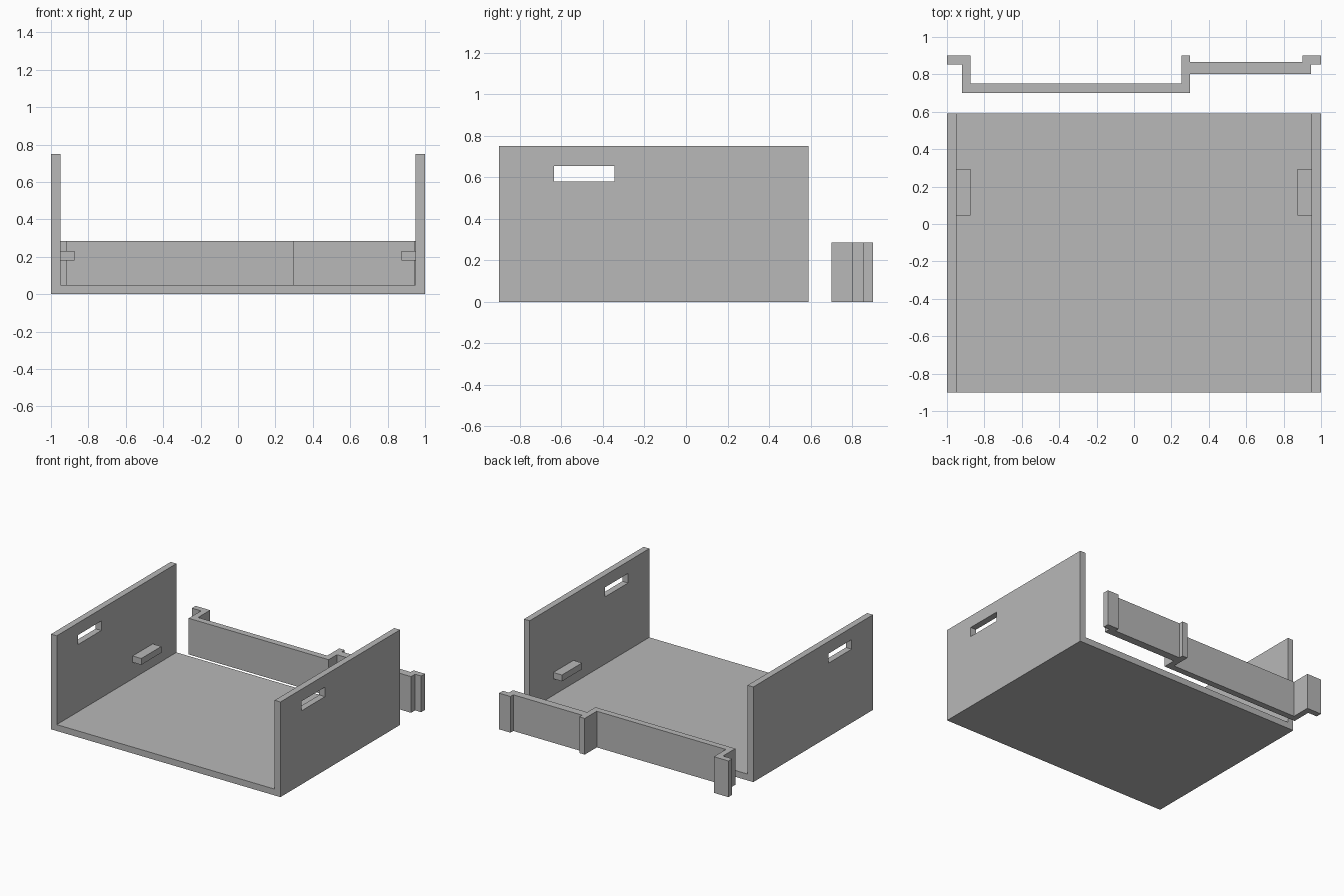
import bpy
import bmesh
from mathutils import Vector

cube = bpy.data.objects.get("Cube")
if cube:
    bpy.data.objects.remove(cube, do_unlink=True)

grey = bpy.data.materials.new("plain grey")
grey.use_nodes = True
colour = (0.48, 0.48, 0.48, 1)
grey.diffuse_color = colour
grey.node_tree.nodes["Principled BSDF"].inputs["Base Color"].default_value = colour


def extrude_profile(name, points, depth):
    """Extrude a closed outline of 3D points along the depth vector."""
    bm = bmesh.new()
    face = bm.faces.new([bm.verts.new(p) for p in points])
    new = bmesh.ops.extrude_face_region(bm, geom=[face], use_keep_orig=True)
    moved = [g for g in new["geom"] if isinstance(g, bmesh.types.BMVert)]
    bmesh.ops.translate(bm, verts=moved, vec=Vector(depth))
    bmesh.ops.recalc_face_normals(bm, faces=bm.faces)
    mesh = bpy.data.meshes.new(name)
    bm.to_mesh(mesh)
    bm.free()
    mesh.materials.append(grey)
    obj = bpy.data.objects.new(name, mesh)
    bpy.context.collection.objects.link(obj)
    return obj


def box(name, x, y, z):
    outline = [(x[0], y[0], z[0]), (x[1], y[0], z[0]),
               (x[1], y[1], z[0]), (x[0], y[1], z[0])]
    return extrude_profile(name, outline, (0, 0, z[1] - z[0]))


# Tray: U-shaped section running front to back
half = [(1, 0), (1, 0.75), (0.95, 0.75), (0.95, 0.05)]
section = half + [(-x, z) for x, z in reversed(half)]
tray = extrude_profile("tray", [(x, -0.9, z) for x, z in section], (0, 1.49, 0))

# Handle slots through both side walls
cutter = box("slot_cutter", (-1.2, 1.2), (-0.635, -0.345), (0.58, 0.655))
cutter.hide_render = True
cut = tray.modifiers.new("handle_slots", "BOOLEAN")
cut.operation = "DIFFERENCE"
cut.solver = "EXACT"
cut.object = cutter
bpy.context.view_layer.objects.active = tray
bpy.ops.object.modifier_apply(modifier=cut.name)
bpy.data.objects.remove(cutter, do_unlink=True)

# Support pegs on the inner faces of the walls
for name, x in (("right_peg", (-0.95, -0.875)), ("left_peg", (0.875, 0.95))):
    box(name, x, (0.045, 0.295), (0.18, 0.23))

# Separate stepped back panel, traced as a plan outline
plan = [(-1, 0.9), (-1, 0.853), (-0.92, 0.853), (-0.92, 0.7), (0.3, 0.7),
        (0.3, 0.803), (0.947, 0.803), (0.947, 0.853), (1, 0.853), (1, 0.9),
        (0.9, 0.9), (0.9, 0.865), (0.3, 0.865), (0.3, 0.9), (0.253, 0.9),
        (0.253, 0.75), (-0.873, 0.75), (-0.873, 0.9)]
extrude_profile("back_panel", [(x, y, 0) for x, y in plan], (0, 0, 0.285))
